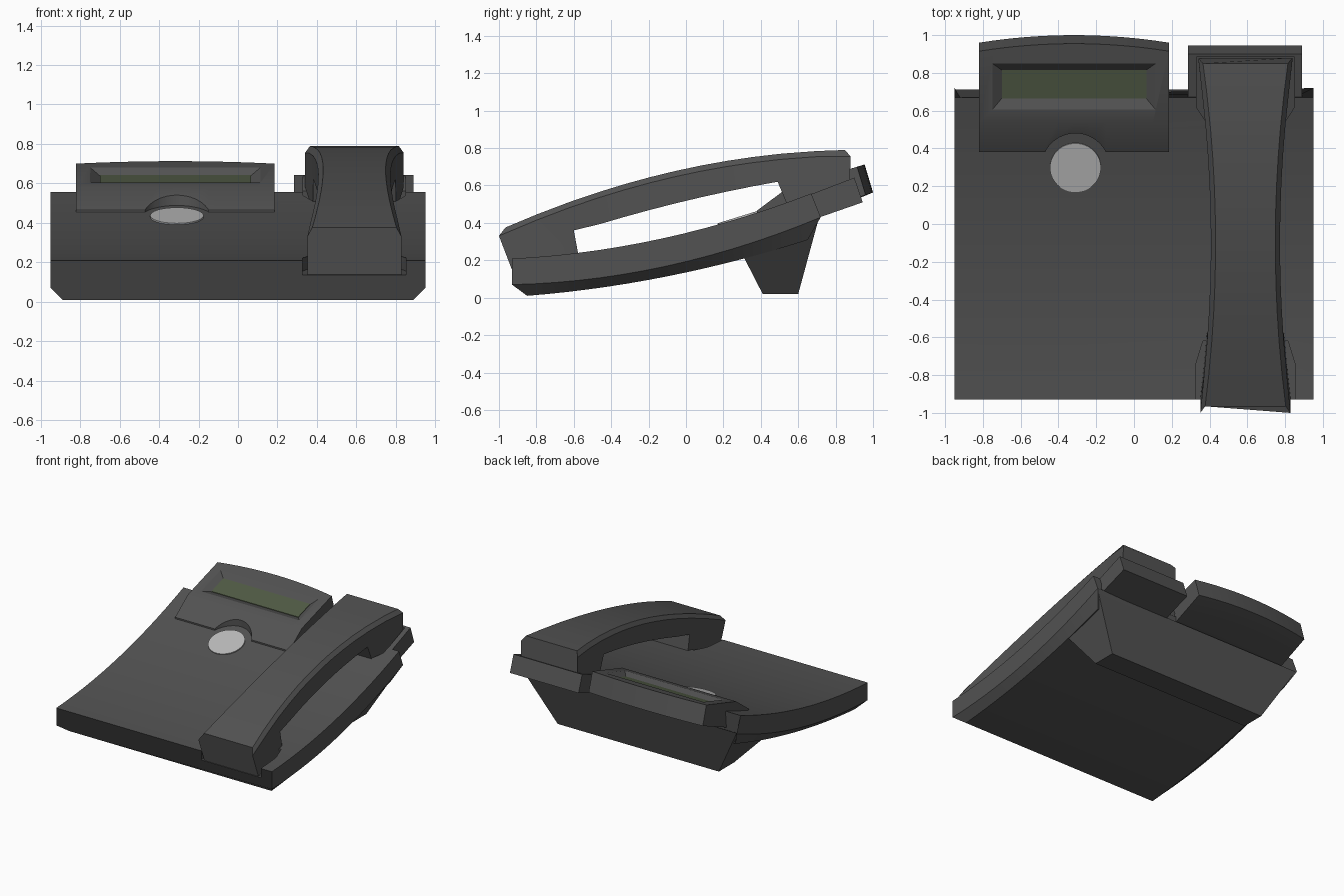
import bpy, bmesh, math
from mathutils import Vector

cube = bpy.data.objects.get("Cube")
if cube:
    bpy.data.objects.remove(cube, do_unlink=True)


def material(name, rgb):
    m = bpy.data.materials.new(name)
    m.use_nodes = True
    m.diffuse_color = (*rgb, 1)
    m.node_tree.nodes["Principled BSDF"].inputs["Base Color"].default_value = (*rgb, 1)
    return m


charcoal = material("charcoal plastic", (0.085, 0.085, 0.085))
green = material("display green", (0.082, 0.105, 0.06))
pale = material("pale grey", (0.5, 0.5, 0.5))


def finish(bm, name, mat):
    bmesh.ops.recalc_face_normals(bm, faces=bm.faces)
    mesh = bpy.data.meshes.new(name)
    bm.to_mesh(mesh)
    bm.free()
    ob = bpy.data.objects.new(name, mesh)
    bpy.context.collection.objects.link(ob)
    if mat:
        mesh.materials.append(mat)
    return ob


def loft(name, rings, mat=None):
    """Skin a row of matching rings and cap both ends."""
    bm = bmesh.new()
    rows = [[bm.verts.new(p) for p in ring] for ring in rings]
    n = len(rows[0])
    for a, b in zip(rows, rows[1:]):
        for i in range(n):
            j = (i + 1) % n
            bm.faces.new((a[i], a[j], b[j], b[i]))
    bm.faces.new(rows[0])
    bm.faces.new(rows[-1])
    return finish(bm, name, mat)


def disc(name, centre, radius, depth, tilt=0, mat=None):
    bm = bmesh.new()
    bmesh.ops.create_cone(bm, cap_ends=True, segments=48, radius1=radius,
                          radius2=radius, depth=depth)
    ob = finish(bm, name, mat)
    ob.location = centre
    ob.rotation_euler.x = tilt
    return ob


def select(ob):
    bpy.ops.object.select_all(action='DESELECT')
    ob.select_set(True)
    bpy.context.view_layer.objects.active = ob


def cut(ob, cutter):
    mod = ob.modifiers.new("cut", 'BOOLEAN')
    mod.operation = 'DIFFERENCE'
    mod.solver = 'EXACT'
    mod.object = cutter
    select(ob)
    bpy.ops.object.modifier_apply(modifier=mod.name)


def smooth(ob):
    select(ob)
    bpy.ops.object.shade_smooth_by_angle(angle=math.radians(25))


# Curved wedge body with a chamfered underside
def top_z(y): return 0.346 + 0.245 * y + 0.105 * y * y
def band_z(y): return 0.193 + 0.243 * y + 0.119 * y * y
def under_z(y): return 0.135 + 0.215 * y + 0.08 * y * y


rings = []
STEPS = 14
for i in range(STEPS + 1):
    t = i / STEPS
    yt, yb, yu = -0.93 + 1.6 * t, -0.93 + 1.65 * t, -0.85 + 1.5 * t
    half = [(0.95, yt, top_z(yt)), (0.95, yb, band_z(yb)), (0.89, yu, under_z(yu))]
    rings.append(half + [(-x, y, z) for x, y, z in reversed(half)])
body = loft("body", rings, charcoal)

# Tapered rear foot
foot_top = [(0.89, 0.31, 0.215), (0.945, 0.712, 0.432)]
foot_low = [(0.71, 0.41, 0.02), (0.71, 0.60, 0.02)]
foot = loft("rear_foot", [h + [(-x, y, z) for x, y, z in reversed(h)]
                          for h in (foot_top, foot_low)], charcoal)

# Rear cradle shelf behind the body
shelf_profile = [(0.60, 0.527), (0.90, 0.642), (0.945, 0.51), (0.60, 0.39)]
cradle = loft("rear_cradle", [[(x, y, z) for y, z in shelf_profile]
                              for x in (0.285, 0.89)], charcoal)

# Pockets that hold the two ends of the handset
MID = 0.59


def pocket(name, sections):
    return loft(name, [[(MID - w, y, z), (MID + w, y, z), (MID + w, y, 1), (MID - w, y, 1)]
                       for y, w, z in sections])


front_pocket = pocket("front_pocket", [(-1.1, 0.262, 0.12), (-0.74, 0.262, 0.155),
                                       (-0.62, 0.225, 0.17)])
rear_pocket = pocket("rear_pocket", [(0.55, 0.215, 0.44), (0.62, 0.26, 0.465),
                                     (0.885, 0.26, 0.56)])
cut(body, front_pocket)
cut(body, rear_pocket)
cut(cradle, rear_pocket)

# Display housing with a bowed back edge
rings = []
for i in range(13):
    u = i / 6 - 1
    bow = 0.04 * (1 - u * u)
    x = -0.3175 + 0.5025 * u
    rings.append([(x, y, z) for y, z in (
        (0.38, 0.40), (0.38, 0.466), (0.54, 0.585),
        (0.915 + bow, 0.70 + 0.31 * bow), (0.96 + bow, 0.55 + 0.31 * bow), (0.65, 0.42))])
housing = loft("display_housing", rings, charcoal)


def rect(x0, x1, y0, y1, lift):
    """Rectangle parallel to the sloping housing face."""
    return [(x, y, 0.585 + 0.31 * (y - 0.54) + lift)
            for x, y in ((x0, y0), (x1, y0), (x1, y1), (x0, y1))]


outer = (-0.75, 0.115, 0.605, 0.85)
inner = (-0.70, 0.065, 0.665, 0.815)
window = loft("window_cutter", [rect(*inner, -0.032), rect(*outer, 0), rect(*outer, 0.1)])
cut(housing, window)
loft("display_screen", [rect(*inner, -0.033), rect(*inner, -0.028)], green)

# Round button in a scooped recess
scoop = disc("scoop_cutter", (-0.31, 0.30, 0.55), 0.18, 0.6)
bpy.context.view_layer.update()
cut(housing, scoop)
disc("round_button", (-0.31, 0.30, 0.43), 0.135, 0.016, math.atan(0.31), pale)

# Handset: arched, waisted bar with deep ends
def arch(y): return 0.69 + 0.215 * y - 0.115 * y * y


def section(yt, yb, zb, shift=0.0, drop=0.03):
    w = 0.183 + 0.06 * ((yt + 0.1) / 0.9) ** 2
    zt = arch(yt)
    half = [(w - 0.025, yt, zt), (w, yt + shift, zt - drop), (w, yb, zb)]
    return [(MID + x, y, z) for x, y, z in half] + \
           [(MID - x, y, z) for x, y, z in reversed(half)]


rings = [section(-0.965, -0.925, 0.135, -0.035, 0.045),
         section(-0.80, -0.75, 0.17),
         section(-0.63, -0.57, 0.20),
         section(-0.60, -0.60, 0.36)]
for i in range(1, 8):
    y = -0.60 + 1.09 * i / 8
    rings.append(section(y, y, 0.518 + 0.24 * y - 0.065 * y * y))
rings += [section(0.49, 0.49, 0.62),
          section(0.52, 0.55, 0.475),
          section(0.70, 0.70, 0.52),
          section(0.85, 0.875, 0.58, 0.03, 0.035)]
handset = loft("handset", rings, charcoal)

for ob in (body, foot, housing, handset):
    smooth(ob)
for helper in (front_pocket, rear_pocket, window, scoop):
    bpy.data.objects.remove(helper, do_unlink=True)
